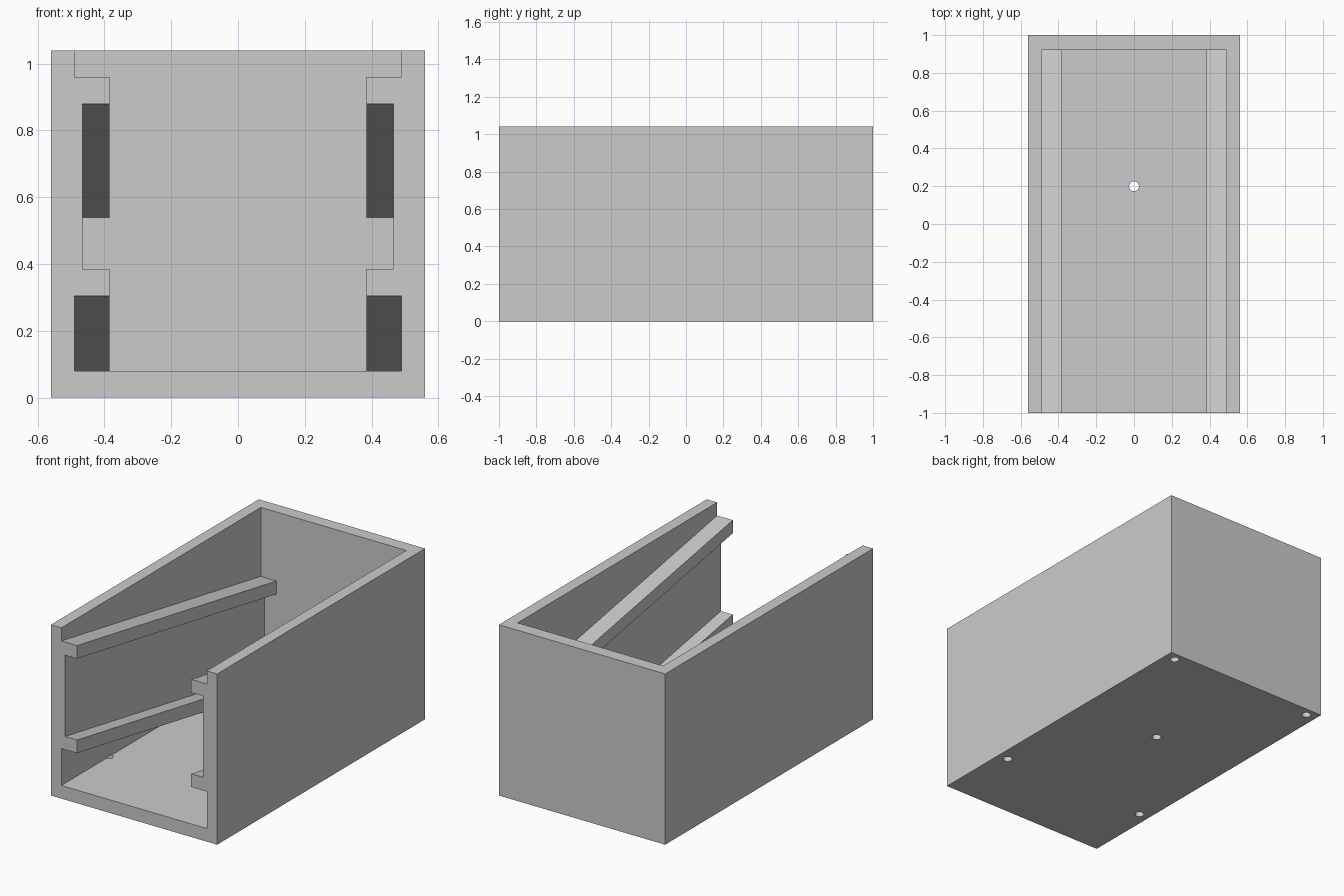
import bpy
import bmesh
from mathutils import Vector

if "Cube" in bpy.data.objects:
    bpy.data.objects.remove(bpy.data.objects["Cube"], do_unlink=True)

HALF_W, HEIGHT, FLOOR = 0.56, 1.04, 0.08
BACK_INNER = 0.92          # inner face of the back wall
SLOPE = -0.34 / 1.92       # rails descend toward the back

grey = bpy.data.materials.new("plain_grey")
grey.use_nodes = True
grey.diffuse_color = (0.6, 0.6, 0.6, 1)
grey.node_tree.nodes["Principled BSDF"].inputs["Base Color"].default_value = (0.6, 0.6, 0.6, 1)


def add_object(name, bm):
    bmesh.ops.recalc_face_normals(bm, faces=bm.faces)
    mesh = bpy.data.meshes.new(name)
    bm.to_mesh(mesh)
    bm.free()
    mesh.materials.append(grey)
    obj = bpy.data.objects.new(name, mesh)
    bpy.context.collection.objects.link(obj)
    return obj


def cut(target, cutter):
    mod = target.modifiers.new("cut", "BOOLEAN")
    mod.operation = "DIFFERENCE"
    mod.solver = "EXACT"
    mod.object = cutter
    bpy.context.view_layer.objects.active = target
    bpy.ops.object.modifier_apply(modifier=mod.name)
    bpy.data.objects.remove(cutter, do_unlink=True)


# Solid outer block
bm = bmesh.new()
bmesh.ops.create_cube(bm, size=1)
bmesh.ops.scale(bm, vec=(2 * HALF_W, 2, HEIGHT), verts=bm.verts)
bmesh.ops.translate(bm, vec=(0, 0, HEIGHT / 2), verts=bm.verts)
housing = add_object("railed_housing", bm)

# Cavity: half profile with two rails, mirrored and swept down the slope
half = [(0.49, -0.1), (0.49, 0.305), (0.385, 0.305), (0.385, 0.385), (0.465, 0.385),
        (0.465, 0.88), (0.385, 0.88), (0.385, 0.96), (0.49, 0.96), (0.49, 2)]
outline = half + [(-x, z) for x, z in reversed(half)]
start = -1.1
bm = bmesh.new()
face = bm.faces.new([bm.verts.new((x, start, z + SLOPE * (start + 1))) for x, z in outline])
run = BACK_INNER - start
swept = bmesh.ops.extrude_face_region(bm, geom=[face])["geom"]
bmesh.ops.translate(bm, vec=(0, run, SLOPE * run),
                    verts=[v for v in swept if isinstance(v, bmesh.types.BMVert)])
if not face.is_valid or len(bm.faces) < len(outline) + 2:
    bm.faces.new([v for v in bm.verts if abs(v.co.y - start) < 1e-5])

# Level the cavity off at the floor
bmesh.ops.bisect_plane(bm, geom=bm.verts[:] + bm.edges[:] + bm.faces[:],
                       plane_co=Vector((0, 0, FLOOR)), plane_no=Vector((0, 0, 1)),
                       clear_inner=True)
rim = [e for e in bm.edges if e.is_boundary]
bmesh.ops.contextual_create(bm, geom=rim)
cut(housing, add_object("cavity_cutter", bm))

# Screw holes in the base
for x, y in [(0, 0.2)] + [(s * 0.493, y) for s in (-1, 1) for y in (-0.54, 0.948)]:
    bm = bmesh.new()
    bmesh.ops.create_cone(bm, cap_ends=True, segments=32, radius1=0.026, radius2=0.026, depth=0.185)
    bmesh.ops.translate(bm, vec=(x, y, -0.0075), verts=bm.verts)
    cut(housing, add_object("hole_cutter", bm))
